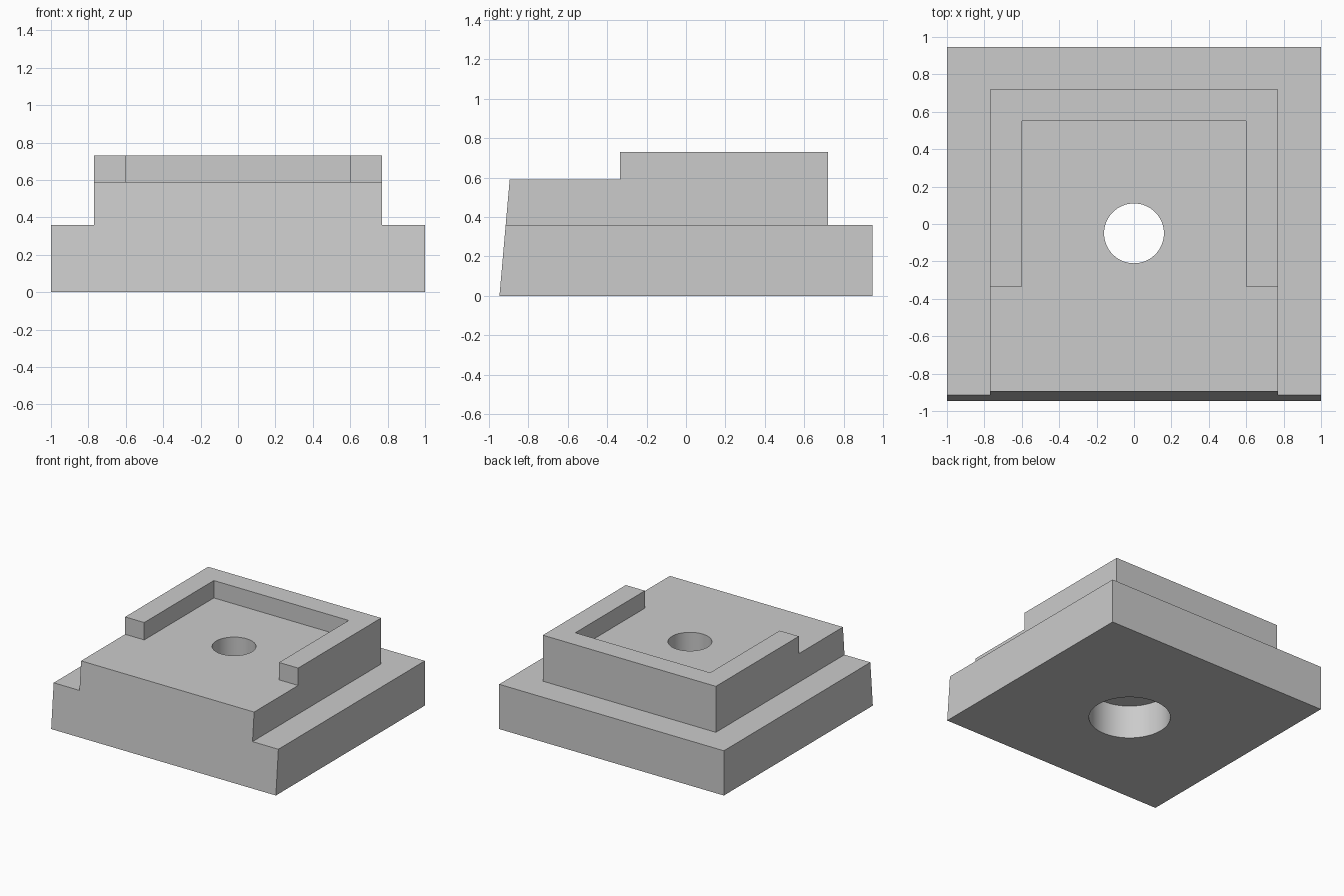
import bpy
import bmesh
from mathutils import Matrix, Vector

cube = bpy.data.objects.get("Cube")
if cube:
    bpy.data.objects.remove(cube, do_unlink=True)

LEDGE, DECK, RIM = 0.36, 0.59, 0.73   # heights of the three levels
BACK, SHOULDER = 0.947, 0.77
HOLE_Y = -0.05

grey = bpy.data.materials.new("plain_grey")
grey.use_nodes = True
colour = (0.6, 0.6, 0.6, 1)
grey.diffuse_color = colour
grey.node_tree.nodes["Principled BSDF"].inputs["Base Color"].default_value = colour


def make_object(name, bm):
    bmesh.ops.recalc_face_normals(bm, faces=bm.faces)
    mesh = bpy.data.meshes.new(name)
    bm.to_mesh(mesh)
    bm.free()
    mesh.materials.append(grey)
    obj = bpy.data.objects.new(name, mesh)
    bpy.context.collection.objects.link(obj)
    return obj


def box(name, low, high):
    low, high = Vector(low), Vector(high)
    bm = bmesh.new()
    bmesh.ops.create_cube(bm, size=1, matrix=Matrix.Translation((low + high) / 2)
                          @ Matrix.Diagonal((*(high - low), 1)))
    return make_object(name, bm)


def cylinder(name, radius, bottom, top):
    bm = bmesh.new()
    bmesh.ops.create_cone(bm, cap_ends=True, segments=64, radius1=radius, radius2=radius,
                          depth=top - bottom,
                          matrix=Matrix.Translation((0, HOLE_Y, (top + bottom) / 2)))
    return make_object(name, bm)


def cut(obj, cutter):
    mod = obj.modifiers.new("cut", 'BOOLEAN')
    mod.operation, mod.solver, mod.object = 'DIFFERENCE', 'EXACT', cutter
    bpy.context.view_layer.objects.active = obj
    bpy.ops.object.modifier_apply(modifier=mod.name)
    bpy.data.objects.remove(cutter, do_unlink=True)


# Body: stepped side profile with a leaning front, extruded across the width
profile = [(-BACK, 0), (BACK, 0), (BACK, LEDGE), (0.72, LEDGE), (0.72, RIM),
           (-0.335, RIM), (-0.335, DECK), (-0.895, DECK)]
bm = bmesh.new()
face = bm.faces.new([bm.verts.new((-1, y, z)) for y, z in profile])
extruded = bmesh.ops.extrude_face_region(bm, geom=[face])["geom"]
bmesh.ops.translate(bm, vec=(2, 0, 0),
                    verts=[v for v in extruded if isinstance(v, bmesh.types.BMVert)])
body = make_object("stepped_block", bm)

# Side ledges
for side in (-1, 1):
    xs = sorted((side * SHOULDER, side * 2))
    cut(body, box("ledge_cutter", (xs[0], -2, LEDGE), (xs[1], 2, 1)))

# Pocket leaving a three-sided rim, open to the front
cut(body, box("pocket_cutter", (-0.6, -2, DECK), (0.6, 0.55, 1)))

# Through hole with a wide counterbore underneath
cut(body, cylinder("hole_cutter", 0.16, -0.5, 1))
cut(body, cylinder("counterbore_cutter", 0.3, -0.5, 0.27))

body.select_set(True)
bpy.context.view_layer.objects.active = body
bpy.ops.object.shade_smooth_by_angle(angle=0.5)
